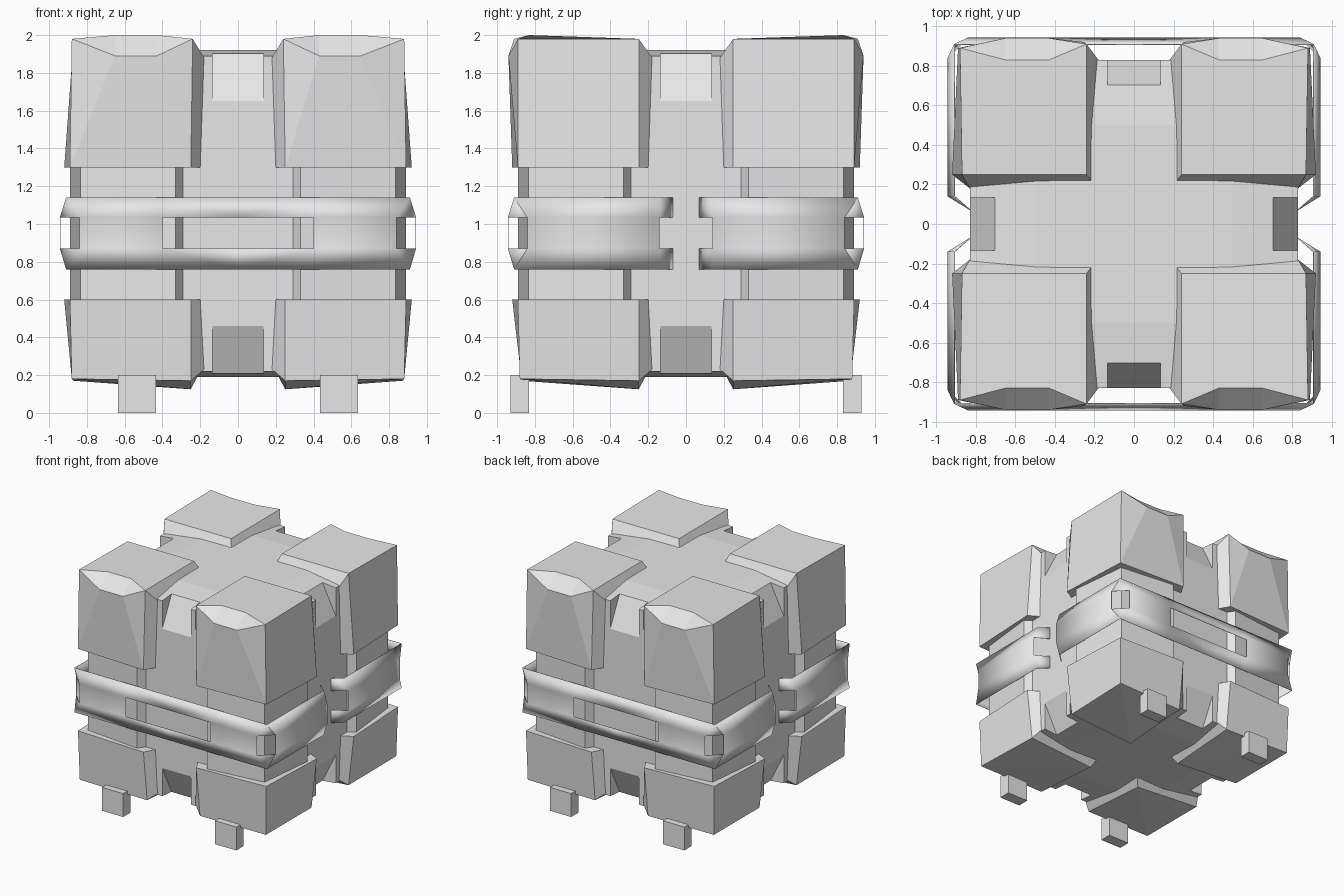
import bpy, bmesh

cube = bpy.data.objects.get("Cube")
if cube:
    bpy.data.objects.remove(cube, do_unlink=True)

grey = bpy.data.materials.new("light_grey")
grey.use_nodes = True
grey.diffuse_color = (0.8, 0.8, 0.8, 1)
grey.node_tree.nodes["Principled BSDF"].inputs["Base Color"].default_value = grey.diffuse_color


def make(name, verts, faces, mirror="", thick=0, fix=True, smooth=None):
    """Build a mesh part, optionally mirrored about x, y."""
    mesh = bpy.data.meshes.new(name)
    mesh.from_pydata(verts, [], faces)
    if fix:
        bm = bmesh.new()
        bm.from_mesh(mesh)
        bmesh.ops.recalc_face_normals(bm, faces=bm.faces)
        bm.to_mesh(mesh)
        bm.free()
    mesh.materials.append(grey)
    ob = bpy.data.objects.new(name, mesh)
    bpy.context.collection.objects.link(ob)
    if mirror:
        mod = ob.modifiers.new("mirror", "MIRROR")
        mod.use_axis = ["X" in mirror, "Y" in mirror, False]
        mod.merge_threshold = 0.0005
    if thick:
        mod = ob.modifiers.new("thickness", "SOLIDIFY")
        mod.thickness = thick
        mod.offset = -1
    if smooth:
        bpy.ops.object.select_all(action="DESELECT")
        ob.select_set(True)
        bpy.context.view_layer.objects.active = ob
        bpy.ops.object.shade_smooth_by_angle(angle=smooth)
    return ob


def loft(rings):
    """Join equal-length rings into a closed solid."""
    n = len(rings[0])
    verts = [p for ring in rings for p in ring]
    faces = [list(range(n)), list(range(len(verts) - n, len(verts)))]
    for k in range(len(rings) - 1):
        for i in range(n):
            j = (i + 1) % n
            faces.append([k * n + i, k * n + j, (k + 1) * n + j, (k + 1) * n + i])
    return verts, faces


def square(r, z):
    return [(-r, -r, z), (r, -r, z), (r, r, z), (-r, r, z)]


# Inner body with slightly crowned top and bottom
MID = 1.055
body = make("inner_body", *loft([square(0.5, 0.19), square(0.83, 0.22),
                                 square(0.83, 1.89), square(0.5, 1.92)]))

# Sloped grip notches in the channel ends, top and bottom of every side
tri = [(0.84, 1.63), (0.69, 1.93), (0.84, 1.93)]
cut_verts, cut_faces = [], []
for flip in (False, True):
    for axis in (0, 1):
        for sign in (-1, 1):
            rings = []
            for w in (-0.135, 0.135):
                ring = []
                for d, z in tri:
                    zz = 2 * MID - z if flip else z
                    ring.append((sign * d, w, zz) if axis == 0 else (w, sign * d, zz))
                rings.append(ring)
            v, f = loft(rings)
            base = len(cut_verts)
            cut_verts += v
            cut_faces += [[base + i for i in face] for face in f]
cutter = make("notch_cutter", cut_verts, cut_faces)
cutter.hide_render = True
mod = body.modifiers.new("notches", "BOOLEAN")
mod.operation, mod.solver, mod.object = "DIFFERENCE", "EXACT", cutter
bpy.context.view_layer.update()
cut_mesh = bpy.data.meshes.new_from_object(body.evaluated_get(bpy.context.evaluated_depsgraph_get()))
body.modifiers.clear()
body.data = cut_mesh
bpy.data.objects.remove(cutter, do_unlink=True)

# Upper corner blocks: flared walls, top edge chamfered into a stacking notch
upper = [
    (0.21, 0.21, 1.3), (0.92, 0.2, 1.3), (0.89, 0.89, 1.3), (0.2, 0.92, 1.3),
    (0.21, 0.21, 1.9), (0.83, 0.18, 1.88), (0.18, 0.83, 1.88),
    (0.24, 0.25, 1.98), (0.87, 0.25, 1.98), (0.88, 0.89, 1.98), (0.24, 0.91, 1.98),
    (0.65, 0.83, 2.0), (0.43, 0.83, 2.0), (0.65, 0.94, 1.89), (0.43, 0.94, 1.89),
    (0.92, 0.25, 1.3), (0.25, 0.92, 1.3), (0.83, 0.2, 1.3), (0.2, 0.83, 1.3),
]
upper_faces = [
    (7, 8, 9, 11, 12, 10), (11, 13, 14, 12), (9, 13, 11), (10, 12, 14),
    (9, 2, 13), (2, 16, 14, 13), (16, 10, 14), (8, 15, 2, 9),
    (4, 5, 8, 7), (4, 7, 10, 6), (5, 17, 15, 8), (6, 10, 16, 18),
    (0, 17, 5, 4), (0, 4, 6, 18), (0, 18, 16, 2, 15, 17),
]
upper = [p for i, p in enumerate(upper) if i not in (1, 3)]
remap = lambda i: i - (i > 1) - (i > 3)
make("upper_corner_blocks", upper, [[remap(i) for i in f] for f in upper_faces], "XY")

# Lower corner blocks: same flare, flat underside sloping down to the inner corner
lower = [
    (0.21, 0.21, 0.6), (0.83, 0.2, 0.6), (0.92, 0.25, 0.6), (0.89, 0.89, 0.6),
    (0.25, 0.92, 0.6), (0.2, 0.83, 0.6),
    (0.21, 0.21, 0.2), (0.83, 0.18, 0.23), (0.87, 0.25, 0.17), (0.88, 0.88, 0.18),
    (0.25, 0.87, 0.17), (0.18, 0.83, 0.23), (0.25, 0.25, 0.125),
]
make("lower_corner_blocks", lower, [
    (0, 1, 2, 3, 4, 5), (0, 1, 7, 6), (1, 2, 8, 7), (2, 3, 9, 8), (3, 4, 10, 9),
    (4, 5, 11, 10), (5, 0, 6, 11), (6, 7, 8, 12), (6, 12, 10, 11),
    (12, 8, 9), (12, 9, 10)], "XY")

# Recessed corner posts between the blocks
post = [(0.29, 0.29), (0.83, 0.29), (0.89, 0.33), (0.835, 0.835), (0.33, 0.89), (0.29, 0.83)]
make("corner_posts", *loft([[(x, y, z) for x, y in post] for z in (0.595, 1.305)]), "XY")

# Wrap-around band: bowed thin sheet with a long slot, corner windows and folded ends
rows = [(0.91, 0.76), (0.943, 0.87), (0.943, 1.035), (0.91, 1.14)]
verts, faces = [], []
for k, (r, z) in enumerate(rows):
    c = 0.91 if k in (0, 3) else 0.84
    verts += [(0, r, z), (0.4, r, z), (c, r, z), (r, c, z), (r, 0.14, z), (0.83, 0.07, z)]
for k in range(3):
    for s in range(5):
        if s == 2 or (k == 1 and s in (0, 4)):
            continue
        a = k * 6 + s
        faces.append((a, a + 6, a + 7, a + 1))
faces += [(2, 8, 9), (14, 20, 15)]
make("wrap_band", verts, faces, "XY", thick=0.004, fix=False, smooth=0.6)

# Stacking feet
foot = [(0.435, 0.83), (0.635, 0.83), (0.635, 0.93), (0.435, 0.93)]
make("feet", *loft([[(x, y, z) for x, y in foot] for z in (0, 0.2)]), "XY")
